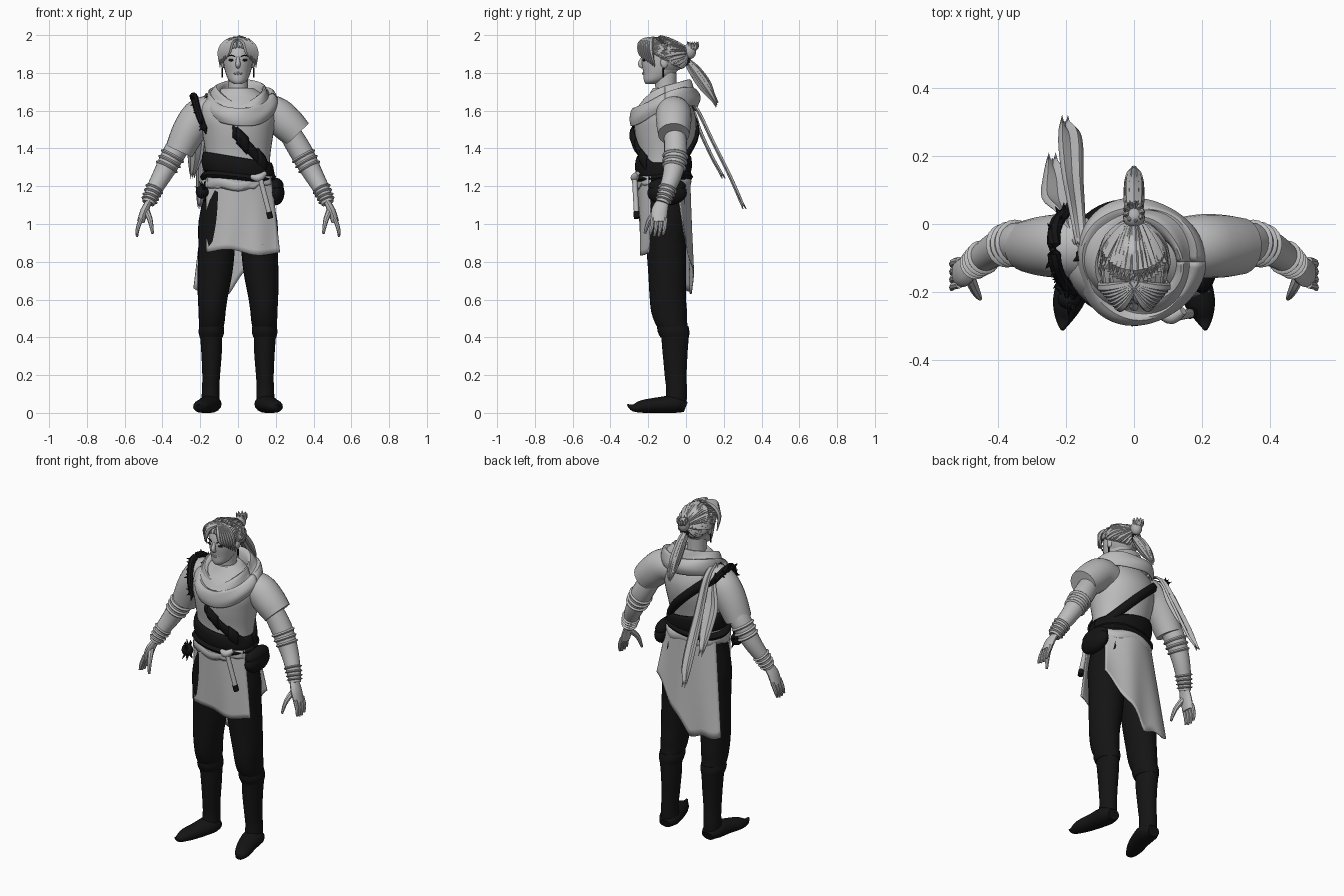
import bpy, bmesh, math, random
from mathutils import Vector, Matrix

random.seed(4)
cube = bpy.data.objects.get("Cube")
if cube:
    bpy.data.objects.remove(cube, do_unlink=True)
made = []


def material(name, value):
    mat = bpy.data.materials.new(name)
    mat.use_nodes = True
    colour = (value, value, value, 1)
    mat.diffuse_color = colour
    node = next(n for n in mat.node_tree.nodes if n.type == 'BSDF_PRINCIPLED')
    node.inputs["Base Color"].default_value = colour
    return mat


PALE = material("pale grey", 0.5)
HAIR = material("hair grey", 0.43)
BLACK = material("black", 0.007)


def add_object(name, bm, mat, thick=0):
    bmesh.ops.recalc_face_normals(bm, faces=bm.faces)
    mesh = bpy.data.meshes.new(name)
    bm.to_mesh(mesh)
    bm.free()
    mesh.materials.append(mat)
    obj = bpy.data.objects.new(name, mesh)
    bpy.context.collection.objects.link(obj)
    if thick:
        mod = obj.modifiers.new("thickness", 'SOLIDIFY')
        mod.thickness, mod.offset = thick, 0
    made.append(obj)
    return obj


def surface(name, rows, mat, closed=True, thick=0):
    """Skin rows of points; closed rows become capped rings."""
    bm = bmesh.new()
    grid = [[bm.verts.new(p) for p in row] for row in rows]
    count = len(rows[0])
    for low, high in zip(grid, grid[1:]):
        for j in range(count if closed else count - 1):
            k = (j + 1) % count
            bm.faces.new((low[j], low[k], high[k], high[j]))
    if closed:
        bm.faces.new(grid[0])
        bm.faces.new(grid[-1])
    return add_object(name, bm, mat, thick)


def smooth(points, steps=4):
    out, n = [], len(points)
    for i in range(n - 1):
        near = [points[max(i - 1, 0)], points[i], points[i + 1], points[min(i + 2, n - 1)]]
        for s in range(steps):
            t = s / steps
            out.append([(2*b + (c - a)*t + (2*a - 5*b + 4*c - d)*t*t + (3*b - a - 3*c + d)*t**3) / 2
                        for a, b, c, d in zip(*near)])
    return out + [list(points[-1])]


def flip(points, side):
    return [(side * p[0], *p[1:]) for p in points]


def loft(name, sections, mat, sides=28):
    """Stack of horizontal ellipses: x, y, z, half width, half depth."""
    turn = [math.tau * j / sides for j in range(sides)]
    rows = [[(x + rx * math.cos(a), y + ry * math.sin(a), z) for a in turn]
            for x, y, z, rx, ry in smooth(sections)]
    return surface(name, rows, mat)


def tube(name, points, mat, sides=12, steps=4, ref=(0, 1, 0), flat=(1, 1)):
    """Tapered limb through points of x, y, z, radius."""
    path = smooth(points, steps)
    spots = [Vector(p[:3]) for p in path]
    rows = []
    for i, spot in enumerate(spots):
        along = (spots[min(i + 1, len(spots) - 1)] - spots[max(i - 1, 0)]).normalized()
        across = Vector(ref) - along * along.dot(Vector(ref))
        across = across.normalized() if across.length > 0.01 else along.orthogonal().normalized()
        other = along.cross(across)
        r = max(path[i][3], 0.001)
        rows.append([spot + across * (r * flat[0] * math.cos(math.tau * j / sides))
                     + other * (r * flat[1] * math.sin(math.tau * j / sides)) for j in range(sides)])
    return surface(name, rows, mat)


def ball(name, loc, size, mat):
    bm = bmesh.new()
    bmesh.ops.create_uvsphere(bm, u_segments=20, v_segments=12, radius=1,
                              matrix=Matrix.Translation(loc) @ Matrix.Diagonal((*size, 1)))
    return add_object(name, bm, mat)


def spikes(name, spots, length, width, mat):
    for spot in spots:
        way = Vector((random.uniform(-1, 0.3), random.uniform(-1, 1), random.uniform(-1, 1))).normalized()
        tip = Vector(spot) + way * length
        tube(name, [(*spot, width), (*tip, 0.001)], mat, sides=5, steps=1)


# Tunic body
TORSO = [(0, -.12, 1.2, .172, .125), (0, -.12, 1.3, .168, .127), (0, -.115, 1.38, .173, .138),
         (0, -.11, 1.48, .188, .16), (0, -.11, 1.56, .2, .163), (0, -.105, 1.63, .195, .135),
         (0, -.1, 1.68, .14, .1), (0, -.1, 1.72, .08, .075)]
loft("tunic", TORSO, PALE, 40)


def band(name, height, half, lift, mat, start=0, end=360):
    """Strip of cloth that follows the tunic at a height given per angle."""
    rings = smooth(TORSO, 8)
    rows = []
    for degree in range(start, end + 1, 6):
        a = math.radians(degree)
        row = []
        for v in (-1, -.6, 0, .6, 1):
            z = height(a) + v * half
            x, y, _, rx, ry = min(rings, key=lambda ring: abs(ring[2] - z))
            out = lift * (1.3 - v * v)
            row.append((x + (rx + out) * math.cos(a), y + (ry + out) * math.sin(a), z))
        rows.append(row)
    surface(name, rows, mat, closed=False, thick=.012)


band("waist_sash", lambda a: 1.3 - .03 * math.cos(a), .052, .014, BLACK)
band("lower_belt", lambda a: 1.25 + .012 * math.sin(2 * a), .018, .02, BLACK)
band("hip_roll", lambda a: 1.215 + .01 * math.sin(5 * a), .03, .014, PALE)
band("chest_strap", lambda a: 1.465 - .19 * math.cos(a), .03, .012, BLACK, -98, 186)
band("strap_buckle", lambda a: 1.465 - .19 * math.cos(a), .042, .02, BLACK, -92, -74)
band("strap_case", lambda a: 1.465 - .19 * math.cos(a), .042, .02, BLACK, -56, -34)

# Draped cowl, lower at the front
PROFILE = smooth([(.56, -.06), (.6, -.005), (.68, .012), (.76, -.012), (.82, -.03),
                  (.9, -.026), (.98, -.055), (1, -.085), (.95, -.115)], 3)
rows = []
for j in range(61):
    a = math.tau * j / 60
    front = (1 - math.sin(a)) / 2
    row = []
    for k, drop in PROFILE:
        fold = .006 * math.sin(3 * a + 14 * k)
        row.append((.015 + (.187 * k + fold) * math.cos(a), -.11 + (.183 * k + fold) * math.sin(a),
                    1.745 - .115 * front ** 2 + drop + fold))
    rows.append(row)
surface("cowl", rows, PALE, closed=False, thick=.008)

# Sleeves, the right one hangs longer
tube("left_sleeve", [(.1, -.075, 1.585, .085), (.19, -.065, 1.585, .093), (.26, -.065, 1.53, .092),
                     (.315, -.065, 1.475, .083)], PALE, 24)
tube("right_sleeve", [(-.1, -.075, 1.585, .085), (-.19, -.065, 1.58, .093), (-.255, -.065, 1.5, .09),
                      (-.312, -.065, 1.385, .076)], PALE, 24)

for side, word in ((1, "left"), (-1, "right")):
    # Arm, wrappings and hand
    arm = flip([(.27, -.06, 1.49, .058), (.335, -.055, 1.38, .061), (.395, -.07, 1.27, .052),
                (.445, -.1, 1.18, .042), (.475, -.125, 1.11, .034)], side)
    tube(word + "_arm", arm, PALE, 20)
    path = smooth(arm, 8)
    for i in (9, 11, 13, 23, 25, 27, 29):
        here, there = path[i], path[i + 1]
        wrap = [(*here[:3], here[3] + .001), (*[(p + q) / 2 for p, q in zip(here[:3], there)], here[3] + .009),
                (*there[:3], there[3] + .002)]
        tube(word + "_arm_wrap", wrap, PALE, 20, 3)
    tube(word + "_palm", flip([(.47, -.122, 1.12, .033), (.495, -.14, 1.07, .043),
                               (.515, -.143, 1.01, .04)], side), PALE, flat=(1, .5))
    for i in range(4):
        y = -.108 - .023 * i
        reach = .008 * abs(i - 1.4)
        tube(word + "_finger", flip([(.512, y, 1.03, .012), (.53, y - .005, .98, .011),
                                     (.535, y - .014, .93 + reach, .006)], side), PALE, 8, 3)
    tube(word + "_thumb", flip([(.485, -.15, 1.07, .018), (.465, -.195, 1.02, .014),
                                (.452, -.218, .95, .007)], side), PALE, 8, 3)

    # Trousers, boot and pointed shoe
    loft(word + "_leg", flip([(.145, -.055, .04, .05, .058), (.145, -.05, .12, .046, .055),
                              (.142, -.055, .2, .047, .058), (.14, -.058, .33, .055, .067),
                              (.143, -.06, .42, .059, .075), (.139, -.08, .48, .068, .086),
                              (.137, -.09, .54, .072, .095), (.133, -.097, .62, .08, .096),
                              (.122, -.1, .74, .092, .1), (.113, -.105, .88, .097, .105),
                              (.11, -.11, 1.02, .098, .11), (.085, -.115, 1.18, .085, .115)], side), BLACK)
    loft(word + "_boot_cuff", flip([(.142, -.06, .4, .061, .076), (.141, -.066, .43, .068, .084),
                                    (.14, -.07, .46, .064, .083)], side), BLACK)
    tube(word + "_shoe", flip([(.145, -.002, .03, .038), (.148, -.055, .046, .062), (.168, -.15, .041, .055),
                               (.194, -.23, .034, .045), (.206, -.28, .027, .025),
                               (.21, -.31, .044, .005)], side), BLACK, 16, ref=(0, 0, 1), flat=(.75, 1))

    # Face details and loose front locks
    ball(word + "_ear", (side * .08, -.115, 1.855), (.012, .02, .03), PALE)
    ball(word + "_eye", (side * .033, -.222, 1.868), (.017, .008, .007), BLACK)
    tube(word + "_brow", flip([(.014, -.231, 1.885, .003), (.034, -.227, 1.893, .004),
                               (.055, -.21, 1.888, .002)], side), BLACK, 6)
    tube(word + "_earring", flip([(.084, -.12, 1.825, .005), (.084, -.12, 1.775, .004)], side), BLACK, 6)
    for i in range(7):
        spread = i / 6
        tube(word + "_front_lock", flip([(-.01, -.17, 1.985, .008), (.03 + .03 * spread, -.235 + .05 * spread, 1.965, .014),
                                         (.045 + .052 * spread, -.245 + .06 * spread, 1.915, .012),
                                         (.06 + .035 * spread, -.235 + .07 * spread, 1.88 - .05 * spread, .002)],
                                        side), HAIR, 6, 4)

loft("hips", [(0, -.11, .9, .09, .08), (0, -.11, 1, .18, .108), (0, -.115, 1.12, .183, .115),
              (0, -.12, 1.25, .168, .118)], BLACK)

# Head
loft("neck", [(0, -.1, 1.63, .07, .065), (0, -.105, 1.7, .054, .056), (0, -.11, 1.8, .054, .06)], PALE)
loft("head", [(0, -.188, 1.742, .022, .026), (0, -.165, 1.76, .048, .058), (0, -.14, 1.8, .066, .086),
              (0, -.13, 1.85, .077, .104), (0, -.125, 1.9, .08, .108), (0, -.12, 1.95, .068, .093),
              (0, -.12, 1.98, .03, .045)], PALE)
tube("nose", [(0, -.228, 1.885, .007), (0, -.242, 1.848, .013), (0, -.228, 1.832, .011)], PALE)
tube("lips", [(-.025, -.218, 1.797, .003), (0, -.227, 1.797, .007), (.025, -.218, 1.797, .003)], PALE, 8)
tube("neck_cord", [(-.055, -.125, 1.71, .003), (-.03, -.17, 1.67, .003), (0, -.185, 1.655, .006),
                   (.03, -.17, 1.67, .003), (.055, -.125, 1.71, .003)], BLACK, 6)

# Hair cap, swept strands, knot and tail
CROWN, SIZE = Vector((0, -.118, 1.885)), Vector((.094, .116, .1))
cap = ball("hair_cap", CROWN, SIZE, HAIR)
bm = bmesh.new()
bm.from_mesh(cap.data)
bmesh.ops.delete(bm, geom=[v for v in bm.verts if v.co.z < 1.8 or (v.co.y < -.14 and v.co.z < 1.925)],
                 context='VERTS')
bm.to_mesh(cap.data)
bm.free()
knot = Vector((0, .9, .15))
for i in range(64):
    a = math.radians(-165 + 330 * i / 63)
    start = Vector((math.sin(a), -math.cos(a), -.15 + .65 * math.cos(a)))
    puff = random.uniform(.98, 1.06)
    strand = []
    for t, r in ((0, .003), (.25, .011), (.5, .012), (.75, .011), (1, .006)):
        way = start.lerp(knot, t).normalized() * puff
        strand.append((*(CROWN + way * SIZE), r))
    tube("hair_strand", strand, HAIR, 5, 3)
ball("hair_knot", (0, .02, 1.915), (.032, .034, .042), HAIR)
for i in range(9):
    a = math.tau * i / 9
    tube("knot_tuft", [(0, .01, 1.9, .01), (.02 * math.cos(a), .035 + .02 * math.sin(a), 1.935, .012),
                       (.03 * math.cos(a), .035 + .03 * math.sin(a), 1.965, .001)], HAIR, 6)
tube("hair_tie", [(0, -.008, 1.885, .022), (0, .015, 1.845, .022)], BLACK)
for i in range(8):
    a = math.tau * i / 8
    c, s = .013 * math.cos(a), .013 * math.sin(a)
    tube("hair_tail", [(c / 2, s / 2, 1.87, .012), (c, .05 + s, 1.805 + s, .016), (c, .1 + s, 1.735 + s, .018),
                       (c, .14, 1.675 + s, .013), (c / 2, .165 + s / 2, 1.63 + s, .001)], HAIR, 7)


# Skirt panels
def sheet(name, shape, mat=PALE, across=28, down=14):
    rows = [[shape(2 * i / across - 1, j / down) for i in range(across + 1)] for j in range(down + 1)]
    surface(name, rows, mat, closed=False, thick=.006)


def front_panel(u, v):
    return (.005 + .023 * v + u * (.172 + .022 * v),
            -.255 + .07 * u * u * (1 - .4 * v) + .015 * v + .006 * v * math.sin(7 * u + 2 * v),
            1.25 - v * (.4 + .012 * math.sin(4 * u) + .01 * u))


def waist_flap(u, v):
    x, y, z = front_panel(u * .97, v * (.14 + .03 * math.sin(6 * u) + .015 * math.sin(17 * u)))
    return x, y - .009, z + .005


def back_panel(u, v):
    hem = .64 + max(0, u + .15) * .26 + .06 * max(0, -u - .6) + .012 * math.sin(9 * u)
    return (-.015 * v + u * (.165 + .055 * v),
            .02 + .014 * v - .075 * u * u * (1 - .45 * v) + .008 * v * math.sin(6 * u),
            1.24 + (hem - 1.24) * v)


sheet("front_skirt", front_panel)
sheet("waist_flap", waist_flap, down=4)
sheet("back_skirt", back_panel)
ball("skirt_mark", (.125, -.229, .89), (.008, .007, .02), BLACK)


# Torn scarf tails over the right shoulder: y, z, outer x, inner x
def scarf(name, edges):
    rows = smooth(edges, 4)
    grid = []
    for n, (y, z, outer, inner) in enumerate(rows):
        torn = .03 if n == len(rows) - 1 else 0
        grid.append([(outer + (inner - outer) * i / 6, y + .008 * math.sin(i * 1.6) + torn * (i % 2) / 2,
                      z - torn * (i % 2)) for i in range(7)])
    surface(name, grid, PALE, closed=False, thick=.005)


scarf("long_scarf_tail", [(-.06, 1.69, -.17, -.14), (.04, 1.635, -.19, -.145), (.14, 1.44, -.21, -.15),
                          (.22, 1.28, -.22, -.15), (.27, 1.17, -.22, -.16), (.295, 1.11, -.215, -.19)])
scarf("short_scarf_tail", [(-.06, 1.68, -.175, -.15), (.03, 1.61, -.225, -.165), (.075, 1.49, -.27, -.17),
                           (.14, 1.35, -.265, -.19), (.185, 1.27, -.255, -.225)])

# Fringed shoulder strap and belt gear
fringe = [(-.175, -.195, 1.5, .016), (-.207, -.17, 1.58, .018), (-.232, -.11, 1.67, .02),
          (-.232, -.01, 1.665, .02), (-.2, .035, 1.61, .016)]
tube("shoulder_strap", fringe, BLACK, 8)
spikes("shoulder_fringe", [p[:3] for p in smooth(fringe, 7)], .036, .012, BLACK)
ball("belt_charm", (-.19, -.22, 1.17), (.034, .03, .036), BLACK)
spikes("charm_spike", [(-.185, -.22, 1.17)] * 12, .062, .016, BLACK)
ball("belt_pouch", (.2, -.1, 1.165), (.046, .105, .066), BLACK)
ball("pouch_flap", (.198, -.1, 1.2), (.044, .1, .045), BLACK)
tube("flute", [(.118, -.272, 1.24, .014), (.165, -.262, 1.06, .014)], PALE, 10)
tube("flute_end", [(.163, -.263, 1.065, .016), (.172, -.26, 1.03, .016)], BLACK, 10)
tube("sash_knot", [(.07, -.26, 1.25, .012), (.11, -.272, 1.245, .022), (.145, -.255, 1.27, .012)], PALE, 10)

# Smooth shading with crisp edges
bpy.ops.object.select_all(action='DESELECT')
for obj in made:
    obj.select_set(True)
bpy.context.view_layer.objects.active = made[0]
bpy.ops.object.shade_smooth_by_angle(angle=math.radians(42))
